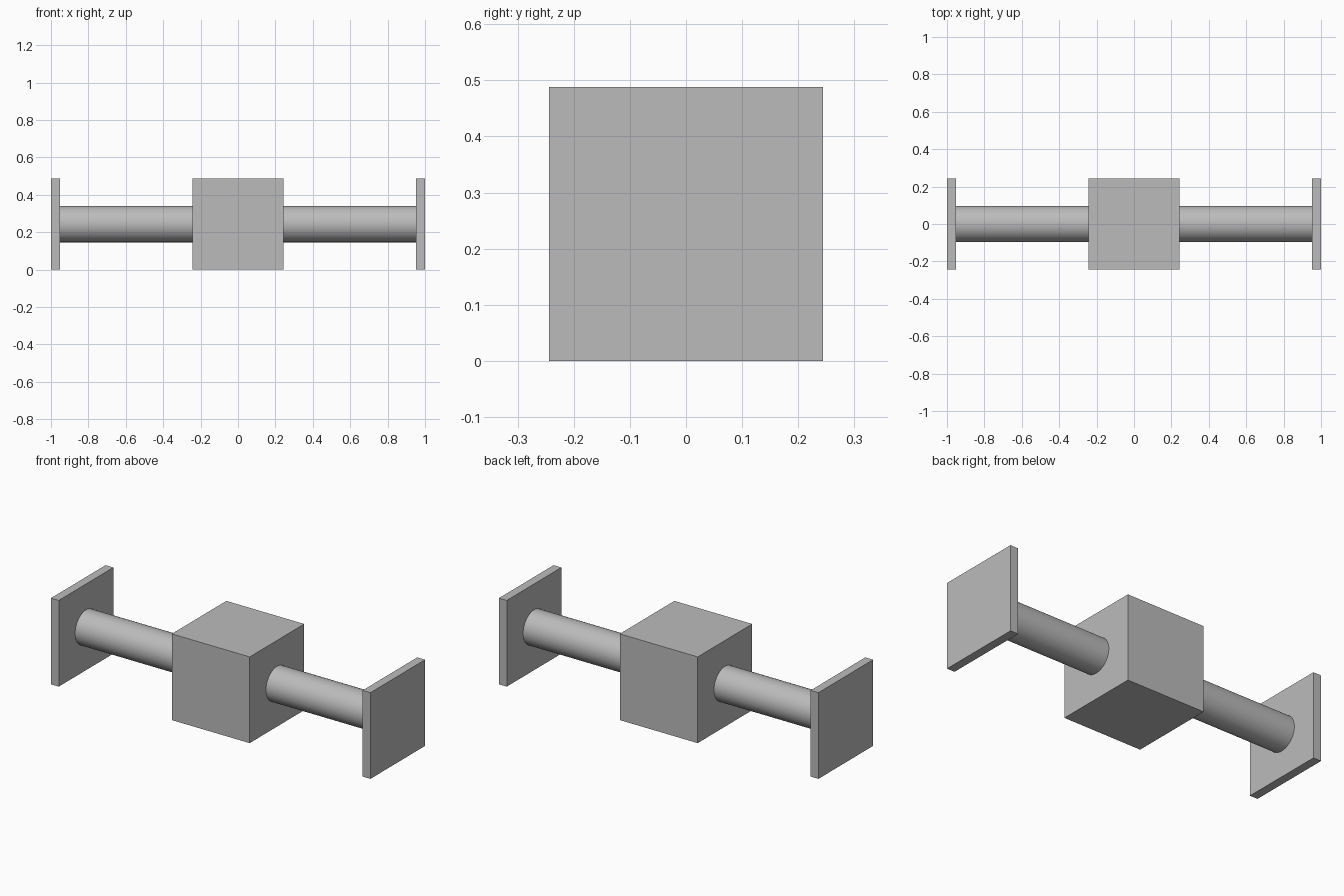
import bpy
from math import pi

# Remove the default object
cube = bpy.data.objects.get("Cube")
if cube:
    bpy.data.objects.remove(cube, do_unlink=True)

SIZE = 2 / 4.1          # edge of the central block
MID = SIZE / 2          # height of the shared axis
PLATE = SIZE * 0.1      # end plate thickness
RADIUS = SIZE * 0.2

grey = bpy.data.materials.new("plain grey")
grey.use_nodes = True
colour = (0.5, 0.5, 0.5, 1)
grey.diffuse_color = colour
grey.node_tree.nodes["Principled BSDF"].inputs["Base Color"].default_value = colour


def box(name, x, width):
    bpy.ops.mesh.primitive_cube_add(size=1, location=(x, 0, MID))
    obj = bpy.context.object
    obj.name = name
    obj.scale = (width, SIZE, SIZE)
    bpy.ops.object.transform_apply(location=False, rotation=False)
    obj.data.materials.append(grey)


def rod(name, x_start, x_end):
    bpy.ops.mesh.primitive_cylinder_add(
        vertices=64, radius=RADIUS, depth=abs(x_end - x_start),
        location=((x_start + x_end) / 2, 0, MID), rotation=(0, pi / 2, 0))
    obj = bpy.context.object
    obj.name = name
    obj.data.materials.append(grey)
    bpy.ops.object.shade_smooth_by_angle()


# Central block
box("central_block", 0, SIZE)

# Rod and square end plate on each side
for side, sign in (("left", 1), ("right", -1)):
    rod(side + "_rod", sign * MID, sign * (1 - PLATE))
    box(side + "_end_plate", sign * (1 - PLATE / 2), PLATE)
